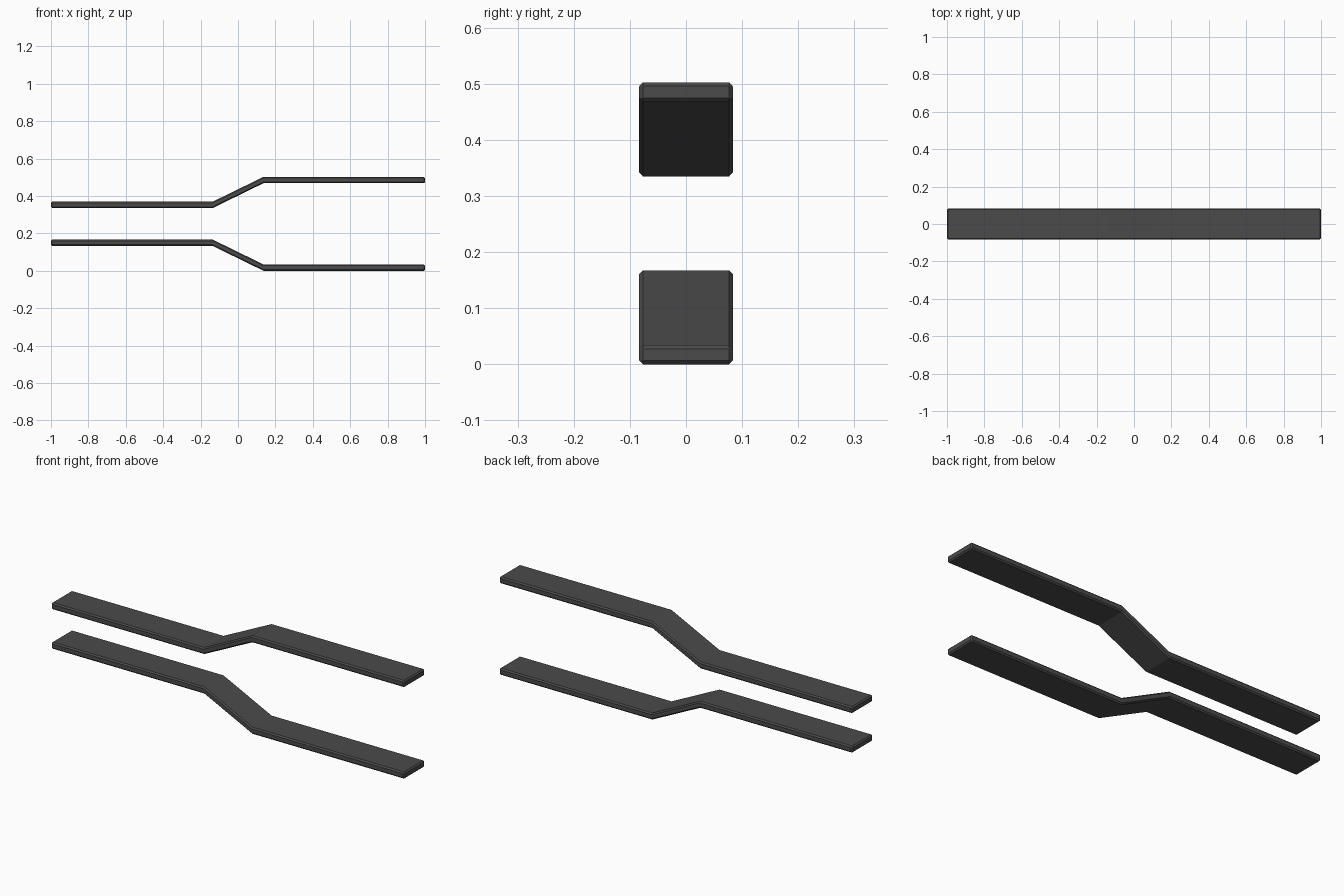
import bpy, bmesh

if "Cube" in bpy.data.objects:
    bpy.data.objects.remove(bpy.data.objects["Cube"])

LENGTH, WIDTH, THICK, HEIGHT = 2.0, 0.167, 0.034, 0.502
STEP, BEND = 0.133, 0.136   # rise of the step and half its run

mat = bpy.data.materials.new("dark_grey")
mat.diffuse_color = (0.07, 0.07, 0.07, 1)
mat.use_nodes = True
mat.node_tree.nodes["Principled BSDF"].inputs["Base Color"].default_value = mat.diffuse_color


def stepped_bar(name, z_left, z_right):
    """Flat bar with a joggle, extruded along y from its side profile."""
    path = [(-LENGTH / 2, z_left), (-BEND, z_left), (BEND, z_right), (LENGTH / 2, z_right)]
    profile = path + [(x, z + THICK) for x, z in reversed(path)]
    bm = bmesh.new()
    # Three quads make the side face, so the bends stay clean
    v = [bm.verts.new((x, -WIDTH / 2, z)) for x, z in profile]
    for i in range(3):
        bm.faces.new((v[i], v[i + 1], v[6 - i], v[7 - i]))
    out = bmesh.ops.extrude_face_region(bm, geom=bm.faces[:])
    moved = [g for g in out["geom"] if isinstance(g, bmesh.types.BMVert)]
    bmesh.ops.translate(bm, verts=moved, vec=(0, WIDTH, 0))
    bmesh.ops.recalc_face_normals(bm, faces=bm.faces[:])
    mesh = bpy.data.meshes.new(name)
    bm.to_mesh(mesh)
    bm.free()
    mesh.materials.append(mat)
    obj = bpy.data.objects.new(name, mesh)
    bpy.context.collection.objects.link(obj)
    # Chamfer the outer edges only; the shallow bends stay sharp
    bev = obj.modifiers.new("chamfer", "BEVEL")
    bev.width = 0.0065
    bev.segments = 1
    bev.limit_method = "ANGLE"
    bev.angle_limit = 0.7
    return obj


# Lower bar steps down, upper bar steps up
stepped_bar("lower_bar", STEP, 0)
stepped_bar("upper_bar", HEIGHT - THICK - STEP, HEIGHT - THICK)
